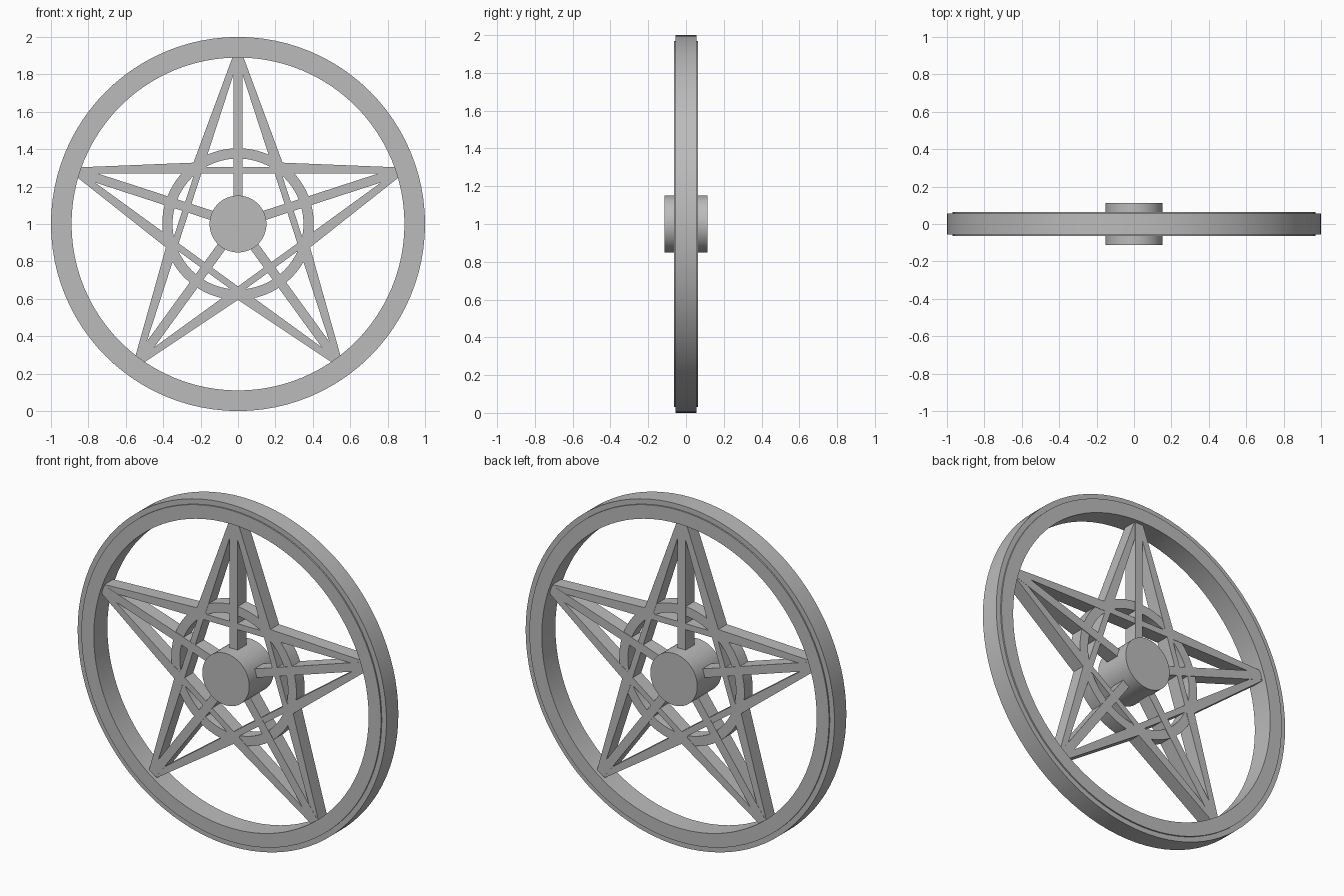
import bpy, bmesh, math
from mathutils import Matrix, Vector

cube = bpy.data.objects.get("Cube")
if cube:
    bpy.data.objects.remove(cube, do_unlink=True)

CENTRE = Vector((0, 0, 1))
POINTS = 5

grey = bpy.data.materials.new("plain grey")
grey.use_nodes = True
colour = (0.5, 0.5, 0.5, 1)
grey.diffuse_color = colour
grey.node_tree.nodes["Principled BSDF"].inputs["Base Color"].default_value = colour


def finish(name, bm, smooth=False):
    bmesh.ops.recalc_face_normals(bm, faces=bm.faces)
    mesh = bpy.data.meshes.new(name)
    bm.to_mesh(mesh)
    bm.free()
    mesh.materials.append(grey)
    obj = bpy.data.objects.new(name, mesh)
    obj.location = CENTRE
    bpy.context.collection.objects.link(obj)
    if smooth:
        bpy.ops.object.select_all(action='DESELECT')
        obj.select_set(True)
        bpy.context.view_layer.objects.active = obj
        bpy.ops.object.shade_smooth_by_angle(angle=math.radians(30))
    return obj


def lathe(name, profile, sides=96):
    """Spin a closed (radius, y) profile around the axle."""
    bm = bmesh.new()
    rows = []
    for i in range(sides):
        turn = Matrix.Rotation(2 * math.pi * i / sides, 3, 'Y')
        rows.append([bm.verts.new(turn @ Vector((0, y, r))) for r, y in profile])
    n = len(profile)
    for i in range(sides):
        a, b = rows[i], rows[(i + 1) % sides]
        for j in range(n):
            k = (j + 1) % n
            bm.faces.new((a[j], a[k], b[k], b[j]))
    return finish(name, bm, smooth=True)


def prism(name, outline, half_depth, angle):
    """Extrude an (x, z) outline along y and turn it about the axle."""
    bm = bmesh.new()
    face = bm.faces.new([bm.verts.new((x, -half_depth, z)) for x, z in outline])
    out = bmesh.ops.extrude_face_region(bm, geom=[face])
    moved = [v for v in out["geom"] if isinstance(v, bmesh.types.BMVert)]
    bmesh.ops.translate(bm, verts=moved, vec=(0, 2 * half_depth, 0))
    bmesh.ops.rotate(bm, verts=bm.verts, matrix=Matrix.Rotation(angle, 3, 'Y'))
    return finish(name, bm)


# Rim with a narrow step near its outer edge
half_rim = [(0.89, 0.063), (0.97, 0.063), (0.97, 0.055), (1.0, 0.055)]
lathe("rim", half_rim + [(r, -y) for r, y in reversed(half_rim)])

# Inner ring around the star's middle
lathe("inner_ring", [(0.35, -0.038), (0.405, -0.038), (0.405, 0.038), (0.35, 0.038)])

# Solid hub
bm = bmesh.new()
bmesh.ops.create_cone(bm, cap_ends=True, segments=64, radius1=0.152, radius2=0.152,
                      depth=0.226, matrix=Matrix.Rotation(math.pi / 2, 4, 'X'))
finish("hub", bm, smooth=True)

# Star bars widen from the tips to the notches; spokes run from hub to tips
half_bar = [(0.86, 0.27), (0.85, 0.303), (0.235, 0.328), (0.17, 0.305)]
bar = half_bar + [(-x, z) for x, z in reversed(half_bar)]
spoke = [(-0.025, 0.1), (0.025, 0.1), (0.025, 0.9), (-0.025, 0.9)]
for i in range(POINTS):
    angle = 2 * math.pi * i / POINTS
    prism(f"star_bar_{i + 1}", bar, 0.04, angle)
    prism(f"spoke_{i + 1}", spoke, 0.041, angle)
